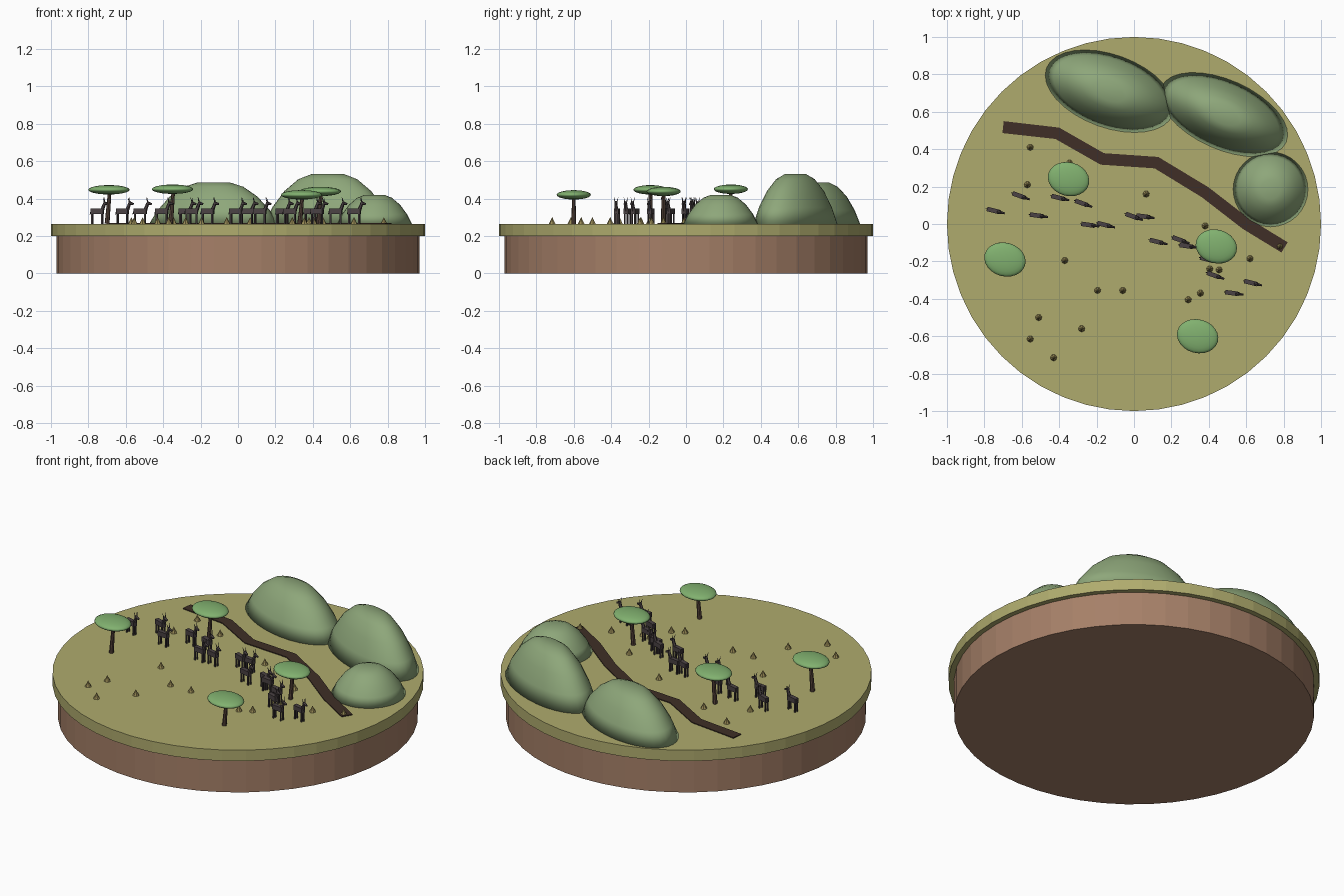
import bpy, bmesh, math
from mathutils import Matrix, Vector

cube = bpy.data.objects.get("Cube")
if cube:
    bpy.data.objects.remove(cube, do_unlink=True)

GROUND = 0.265


def material(name, r, g, b):
    m = bpy.data.materials.new(name)
    m.use_nodes = True
    m.diffuse_color = (r, g, b, 1)
    bsdf = next(n for n in m.node_tree.nodes if n.type == 'BSDF_PRINCIPLED')
    bsdf.inputs["Base Color"].default_value = (r, g, b, 1)
    bsdf.inputs["Roughness"].default_value = 0.9
    return m


GRASS = material("dry grass", 0.43, 0.41, 0.155)
EARTH = material("earth brown", 0.38, 0.215, 0.138)
HILL = material("hill green", 0.27, 0.385, 0.195)
LEAF = material("leaf green", 0.22, 0.44, 0.16)
PATH = material("dark track", 0.05, 0.028, 0.02)
BARK = material("bark", 0.098, 0.06, 0.045)
HIDE = material("dark hide", 0.07, 0.055, 0.058)
TUFT = material("straw", 0.31, 0.25, 0.09)


def place(name, mesh, loc=(0, 0, 0), turn=0):
    ob = bpy.data.objects.new(name, mesh)
    ob.location = loc
    ob.rotation_euler.z = math.radians(turn)
    bpy.context.collection.objects.link(ob)
    return ob


def finish(bm, name, mat, smooth=False):
    bmesh.ops.recalc_face_normals(bm, faces=bm.faces)
    for f in bm.faces:
        f.smooth = smooth
    mesh = bpy.data.meshes.new(name)
    bm.to_mesh(mesh)
    bm.free()
    mesh.materials.append(mat)
    return mesh


def rod(bm, a, b, r1, r2, sides=6):
    # tapered rod between two points
    a, b = Vector(a), Vector(b)
    rot = (b - a).to_track_quat('Z', 'Y').to_matrix().to_4x4()
    bmesh.ops.create_cone(bm, cap_ends=True, segments=sides, radius1=r1, radius2=r2,
                          depth=(b - a).length,
                          matrix=Matrix.Translation((a + b) / 2) @ rot)


def box(bm, centre, size):
    bmesh.ops.create_cube(bm, size=1, matrix=Matrix.Translation(centre) @ Matrix.Diagonal((*size, 1)))


# Round base: earth drum below, grass slab on top
for name, r, z0, z1, mat in (("earth_base", 0.97, 0, 0.2, EARTH),
                             ("grass_slab", 1.0, 0.2, GROUND, GRASS)):
    bm = bmesh.new()
    rod(bm, (0, 0, z0), (0, 0, z1), r, r, 48)
    place(name, finish(bm, name, mat))


# Hills: flat-topped domes from one profile
def hill(name, x, y, a, b, height, turn):
    bm = bmesh.new()
    rings = []
    for r, z in ((1, 0), (0.87, 0.33), (0.68, 0.66), (0.46, 0.9), (0.26, 1)):
        rings.append([bm.verts.new((a * r * math.cos(t), b * r * math.sin(t), z * height))
                      for t in (i * math.tau / 32 for i in range(32))])
    for low, high in zip(rings, rings[1:]):
        for i in range(32):
            j = (i + 1) % 32
            bm.faces.new((low[i], low[j], high[j], high[i]))
    bm.faces.new(rings[-1])
    bm.faces.new(rings[0][::-1])
    place(name, finish(bm, name, HILL, True), (x, y, GROUND), turn)


hill("hill_right", -0.13, 0.71, 0.36, 0.195, 0.22, -20)
hill("hill_middle", 0.48, 0.585, 0.365, 0.185, 0.265, -24)
hill("hill_left", 0.73, 0.185, 0.2, 0.2, 0.155, 0)

# Winding track, a thin mitred ribbon
points = [Vector(p) for p in ((-0.7, 0.518), (-0.41, 0.485), (-0.17, 0.348), (0.12, 0.328),
                              (0.38, 0.17), (0.6, 0), (0.805, -0.125))]
bm = bmesh.new()
pairs = []
for i, p in enumerate(points):
    d = (points[min(i + 1, len(points) - 1)] - points[max(i - 1, 0)]).normalized()
    side = Vector((-d.y, d.x)) * 0.032
    pairs.append([bm.verts.new((*(p + s * side), GROUND - 0.002)) for s in (-1, 1)])
for (a, b), (c, d) in zip(pairs, pairs[1:]):
    bm.faces.new((a, c, d, b))
top = bmesh.ops.extrude_face_region(bm, geom=bm.faces[:])["geom"]
bmesh.ops.translate(bm, vec=(0, 0, 0.007),
                    verts=[v for v in top if isinstance(v, bmesh.types.BMVert)])
place("track", finish(bm, "track", PATH))

# Flat-crowned trees
bm = bmesh.new()
bmesh.ops.create_uvsphere(bm, u_segments=24, v_segments=12, radius=1,
                          matrix=Matrix.Diagonal((0.112, 0.09, 0.025, 1)))
crown = finish(bm, "tree_crown", LEAF, True)
for i, (x, y, z) in enumerate(((-0.69, -0.19, 0.447), (-0.35, 0.24, 0.45),
                               (0.44, -0.12, 0.438), (0.34, -0.6, 0.42)), 1):
    place(f"tree_crown_{i}", crown, (x, y, z), -15)
    bm = bmesh.new()
    rod(bm, (-0.01, 0, GROUND), (0.005, 0, z), 0.013, 0.009, 8)
    place(f"tree_trunk_{i}", finish(bm, "tree_trunk", BARK, False), (x, y, 0))

# Grass tufts
bm = bmesh.new()
rod(bm, (0, 0, 0), (0, 0, 0.036), 0.018, 0, 7)
tuft = finish(bm, "grass_tuft", TUFT)
for i, (x, y) in enumerate((
        (-0.555, 0.41), (-0.57, 0.21), (-0.37, -0.195), (-0.195, -0.355), (-0.06, -0.355),
        (-0.51, -0.5), (-0.555, -0.615), (-0.43, -0.715), (-0.28, -0.56), (0.29, -0.405),
        (0.355, -0.37), (0.405, -0.24), (0.455, -0.245), (0.62, -0.185), (0.38, -0.01),
        (0.065, 0.16), (-0.345, 0.325), (0.78, -0.12)), 1):
    place(f"grass_tuft_{i}", tuft, (x, y, GROUND))

# Herd of antelopes sharing one mesh, heads toward +x
bm = bmesh.new()
box(bm, (-0.008, 0, 0.067), (0.068, 0.024, 0.028))
for s in (-1, 1):
    for x in (-0.035, 0.019):
        box(bm, (x, s * 0.008, 0.028), (0.008, 0.007, 0.056))
    rod(bm, (0.033, s * 0.005, 0.115), (0.027, s * 0.011, 0.14), 0.003, 0.001, 5)
rod(bm, (0.018, 0, 0.07), (0.034, 0, 0.112), 0.011, 0.008)
rod(bm, (0.028, 0, 0.113), (0.054, 0, 0.105), 0.009, 0.006)
rod(bm, (-0.04, 0, 0.076), (-0.048, 0, 0.05), 0.003, 0.002, 5)
antelope = finish(bm, "antelope", HIDE)
for i, (x, y) in enumerate((
        (-0.745, 0.07), (-0.61, 0.15), (-0.515, 0.045), (-0.4, 0.14), (-0.275, 0.11),
        (-0.24, -0.005), (-0.155, -0.005), (-0.005, 0.04), (0.055, 0.04), (0.125, -0.095),
        (0.245, -0.085), (0.285, -0.118), (0.395, -0.19), (0.43, -0.275), (0.53, -0.37),
        (0.63, -0.315)), 1):
    place(f"antelope_{i}", antelope, (x, y, GROUND), -14 - 6 * (i % 3 - 1))
